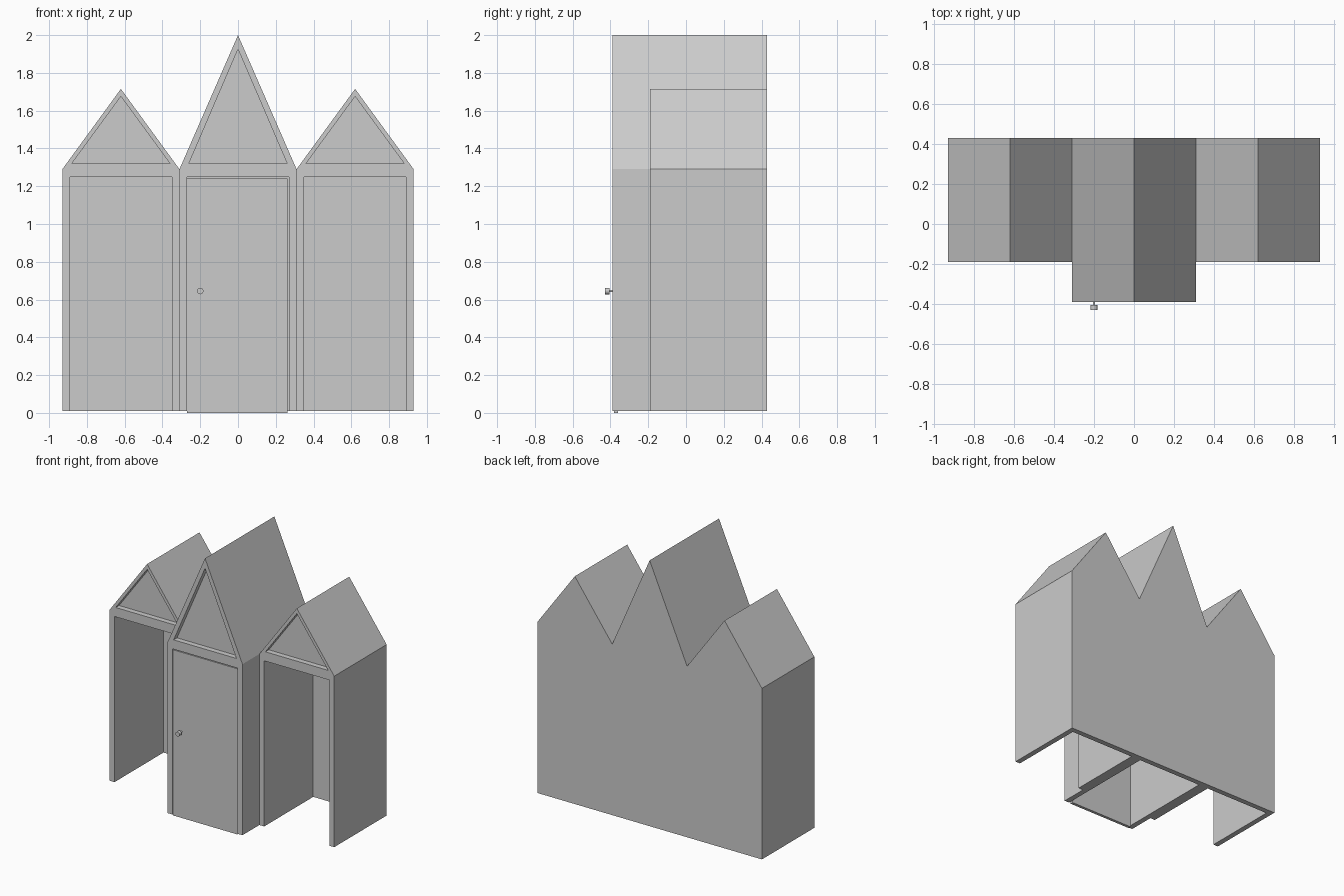
import bpy
import bmesh
from math import pi
from mathutils import Matrix

if "Cube" in bpy.data.objects:
    bpy.data.objects.remove(bpy.data.objects["Cube"], do_unlink=True)

grey = bpy.data.materials.new("plain grey")
grey.use_nodes = True
grey.diffuse_color = (0.6, 0.6, 0.6, 1)
grey.node_tree.nodes["Principled BSDF"].inputs["Base Color"].default_value = (0.6, 0.6, 0.6, 1)

BASE, EAVES, BACK, WALL = 0.01, 1.29, 0.43, 0.04


def finish(name, bm):
    bmesh.ops.recalc_face_normals(bm, faces=bm.faces)
    mesh = bpy.data.meshes.new(name)
    bm.to_mesh(mesh)
    bm.free()
    mesh.materials.append(grey)
    obj = bpy.data.objects.new(name, mesh)
    bpy.context.collection.objects.link(obj)
    return obj


def prism(name, outline, y0, y1):
    """Extrude an (x, z) outline from y0 to y1."""
    bm = bmesh.new()
    face = bm.faces.new([bm.verts.new((x, y0, z)) for x, z in outline])
    moved = bmesh.ops.extrude_face_region(bm, geom=[face])["geom"]
    bmesh.ops.translate(bm, vec=(0, y1 - y0, 0),
                        verts=[v for v in moved if isinstance(v, bmesh.types.BMVert)])
    return finish(name, bm)


def box(name, x0, x1, y0, y1, z0, z1):
    return prism(name, [(x0, z0), (x1, z0), (x1, z1), (x0, z1)], y0, y1)


def cut(obj, cutter):
    mod = obj.modifiers.new("cut", 'BOOLEAN')
    mod.operation = 'DIFFERENCE'
    mod.solver = 'EXACT'
    mod.object = cutter
    bpy.context.view_layer.objects.active = obj
    bpy.ops.object.modifier_apply(modifier=mod.name)
    bpy.data.objects.remove(cutter, do_unlink=True)


def house(name, cx, front, peak, panel_peak):
    """Gabled house, hollow below, with a recessed triangle in the gable."""
    half = 0.31
    room = half - WALL
    body = prism(name, [(cx - half, BASE), (cx + half, BASE), (cx + half, EAVES),
                        (cx, peak), (cx - half, EAVES)], front, BACK)
    cut(body, box("room_cutter", cx - room, cx + room, front - 0.1, BACK - WALL, -0.1, 1.25))
    cut(body, prism("gable_cutter", [(cx - 0.26, 1.32), (cx + 0.26, 1.32), (cx, panel_peak)],
                    front - 0.1, front + 0.04))


# Three joined houses
house("centre_house", 0, -0.39, 2.0, 1.925)
for side, sign in (("left", 1), ("right", -1)):
    house(side + "_house", sign * 0.62, -0.19, 1.715, 1.675)

# Door, set just inside its opening
box("door", -0.27, 0.262, -0.382, -0.36, 0, 1.24)


# Door knob and its stem
def rod(name, radius, y0, y1):
    bm = bmesh.new()
    bmesh.ops.create_cone(bm, cap_ends=True, segments=24, radius1=radius, radius2=radius,
                          depth=y1 - y0, matrix=Matrix.Translation((-0.2, (y0 + y1) / 2, 0.645))
                          @ Matrix.Rotation(pi / 2, 4, 'X'))
    obj = finish(name, bm)
    bpy.context.view_layer.objects.active = obj
    obj.select_set(True)
    bpy.ops.object.shade_smooth_by_angle()
    obj.select_set(False)


rod("knob_stem", 0.006, -0.41, -0.37)
rod("door_knob", 0.017, -0.43, -0.405)
